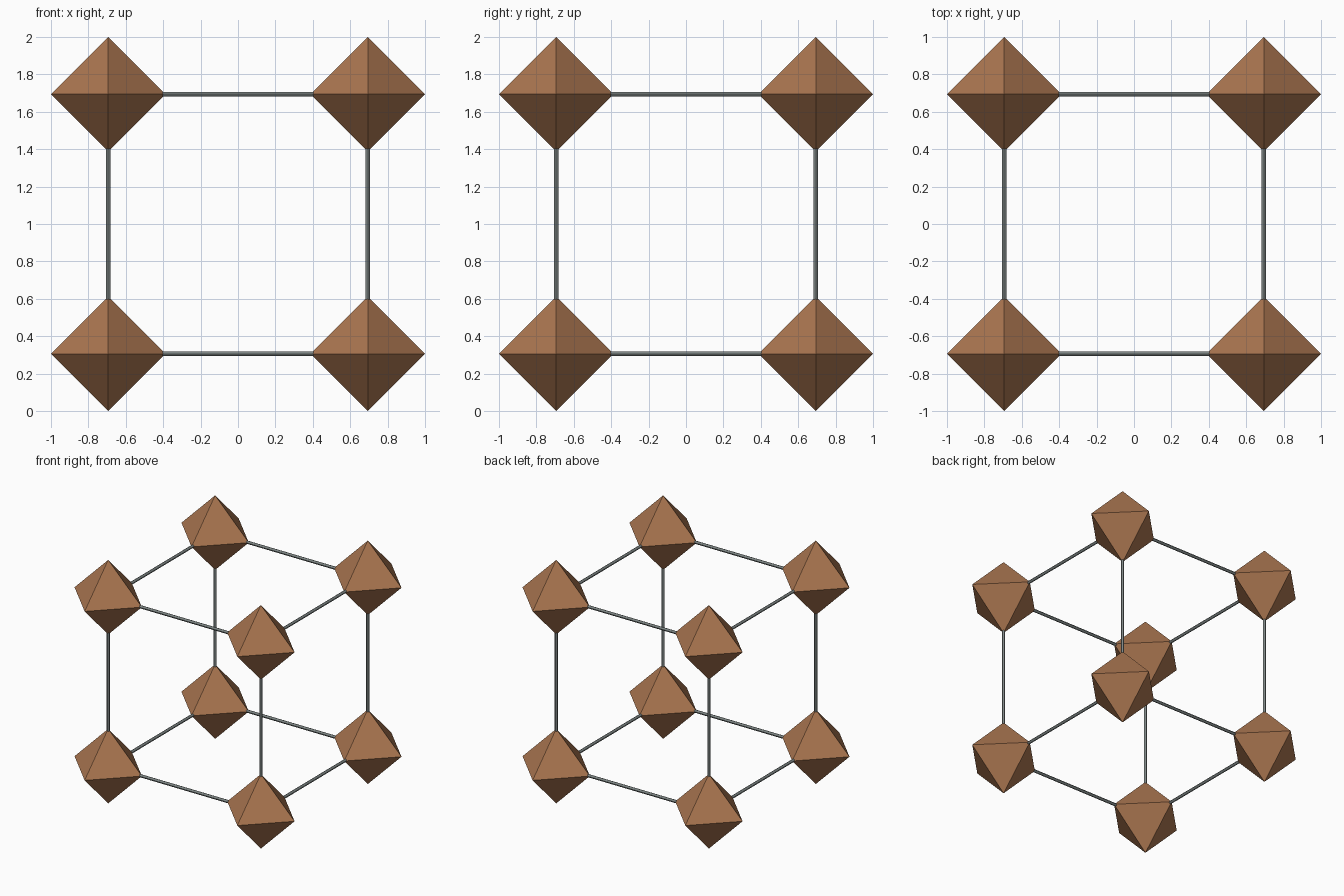
import bpy
from itertools import product
from mathutils import Vector

HALF = 0.694     # distance of each node centre from the cube centre
RADIUS = 0.306   # centre to tip of an octahedron
ROD = 0.012      # rod radius
CENTRE = Vector((0, 0, 1))

cube = bpy.data.objects.get("Cube")
if cube:
    bpy.data.objects.remove(cube, do_unlink=True)


def material(name, colour):
    mat = bpy.data.materials.new(name)
    mat.use_nodes = True
    mat.diffuse_color = colour
    bsdf = next(n for n in mat.node_tree.nodes if n.type == "BSDF_PRINCIPLED")
    bsdf.inputs["Base Color"].default_value = colour
    return mat


brown = material("copper brown", (0.40, 0.18, 0.08, 1))
grey = material("steel grey", (0.21, 0.24, 0.235, 1))


def octahedron(name, centre):
    axes = [Vector(a) * RADIUS for a in ((1, 0, 0), (0, 1, 0), (0, 0, 1))]
    verts = [a * s for a in axes for s in (1, -1)]
    faces = []
    for sx, sy, sz in product((0, 1), repeat=3):
        face = (sx, 2 + sy, 4 + sz)
        # keep the winding outward in mirrored octants
        faces.append(face[::-1] if (sx + sy + sz) % 2 else face)
    mesh = bpy.data.meshes.new(name)
    mesh.from_pydata(verts, [], faces)
    mesh.materials.append(brown)
    obj = bpy.data.objects.new(name, mesh)
    obj.location = centre
    bpy.context.collection.objects.link(obj)


def rod(name, start, end):
    span = end - start
    bpy.ops.mesh.primitive_cylinder_add(
        vertices=12, radius=ROD, depth=span.length, location=(start + end) / 2,
        rotation=span.to_track_quat("Z", "Y").to_euler())
    obj = bpy.context.object
    obj.name = name
    obj.data.materials.append(grey)
    bpy.ops.object.shade_smooth_by_angle()


# Octahedral nodes on the eight corners
for signs in product((-1, 1), repeat=3):
    side = "left" if signs[0] > 0 else "right"
    depth = "back" if signs[1] > 0 else "front"
    level = "top" if signs[2] > 0 else "bottom"
    octahedron(f"node_{level}_{depth}_{side}", CENTRE + Vector(signs) * HALF)

# Rods along the twelve edges, ending inside the nodes
for axis, label in enumerate(("across", "deep", "upright")):
    for number, (a, b) in enumerate(product((-1, 1), repeat=2), 1):
        middle = Vector((0, 0, 0))
        middle[(axis + 1) % 3] = a * HALF
        middle[(axis + 2) % 3] = b * HALF
        reach = Vector((0, 0, 0))
        reach[axis] = HALF
        rod(f"rod_{label}_{number}", CENTRE + middle - reach, CENTRE + middle + reach)
